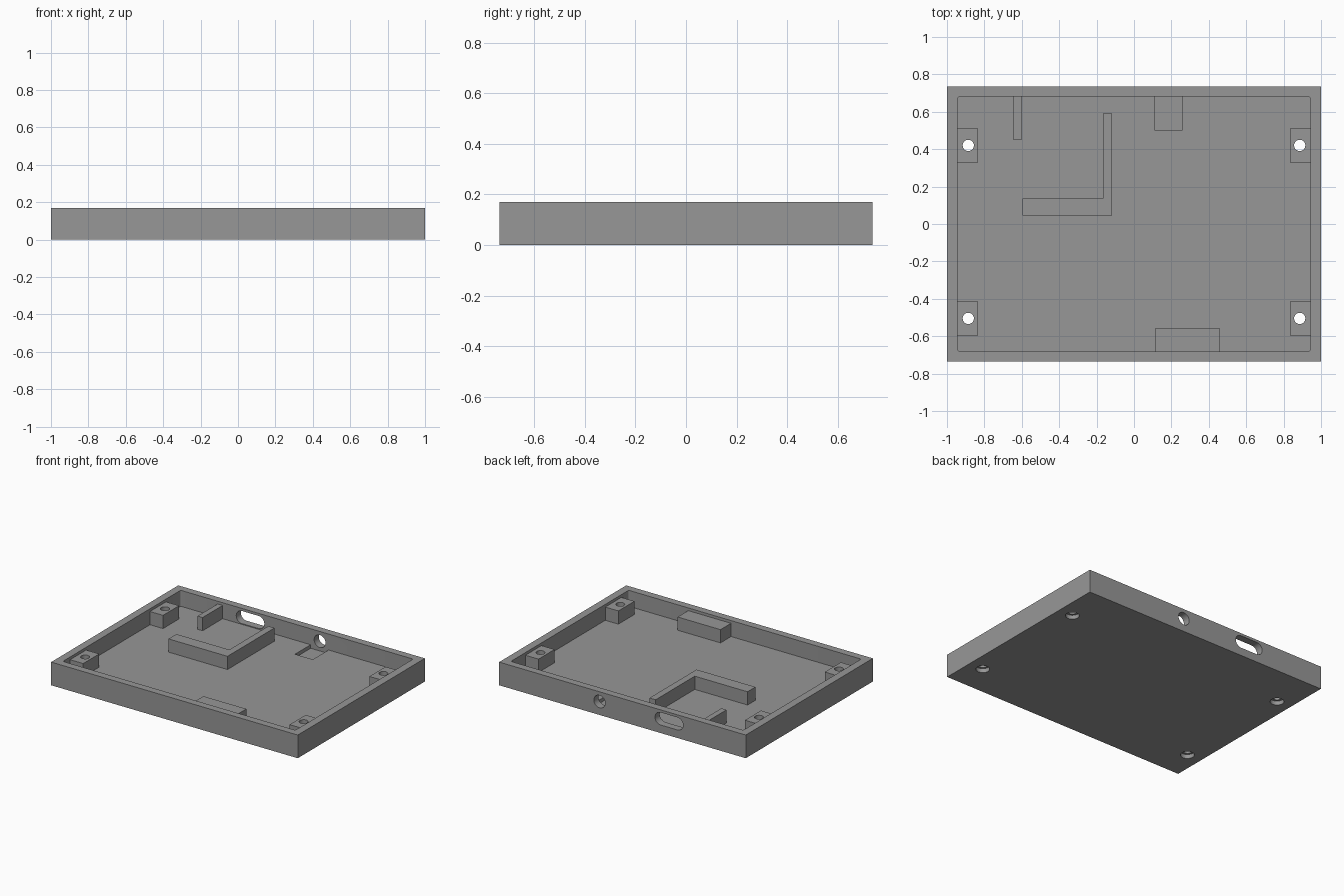
import bpy, bmesh, math
from mathutils import Matrix, Vector

if "Cube" in bpy.data.objects:
    bpy.data.objects.remove(bpy.data.objects["Cube"])

HX, HY, H = 1.0, 0.736, 0.17      # outer half sizes and height
IX, IY = 0.943, 0.682             # inner half sizes
FLOOR, TOP = 0.053, 0.15          # floor level, top of the inner fittings
EMBED = 0.02                      # overlap of fittings into walls and floor

grey = bpy.data.materials.new("grey plastic")
grey.diffuse_color = (0.31, 0.31, 0.31, 1)
grey.use_nodes = True
grey.node_tree.nodes["Principled BSDF"].inputs["Base Color"].default_value = grey.diffuse_color


def prism(name, outline, z0, z1, matrix=Matrix()):
    """Extrude a flat outline from z0 to z1."""
    bm = bmesh.new()
    face = bm.faces.new([bm.verts.new((x, y, z0)) for x, y in outline])
    ext = bmesh.ops.extrude_face_region(bm, geom=[face])["geom"]
    verts = [v for v in ext if isinstance(v, bmesh.types.BMVert)]
    bmesh.ops.translate(bm, verts=verts, vec=Vector((0, 0, z1 - z0)))
    bmesh.ops.recalc_face_normals(bm, faces=bm.faces)
    bm.transform(matrix)
    mesh = bpy.data.meshes.new(name)
    bm.to_mesh(mesh)
    bm.free()
    mesh.materials.append(grey)
    obj = bpy.data.objects.new(name, mesh)
    bpy.context.collection.objects.link(obj)
    return obj


def rect(x0, x1, y0, y1):
    return [(x0, y0), (x1, y0), (x1, y1), (x0, y1)]


def rounded(cx, cy, hx, hy, r, n):
    """Rounded rectangle, n segments per corner; a slot if r equals hy."""
    pts = []
    for k, (sx, sy) in enumerate([(1, 1), (-1, 1), (-1, -1), (1, -1)]):
        for i in range(n + 1):
            a = math.pi / 2 * (k + i / n)
            p = (cx + sx * (hx - r) + r * math.cos(a),
                 cy + sy * (hy - r) + r * math.sin(a))
            if not pts or math.dist(p, pts[-1]) > 1e-5:
                pts.append(p)
    if math.dist(pts[0], pts[-1]) < 1e-5:
        pts.pop()
    return pts


def combine(body, tool, operation):
    mod = body.modifiers.new(operation, 'BOOLEAN')
    mod.operation, mod.solver, mod.object = operation, 'EXACT', tool
    bpy.context.view_layer.objects.active = body
    bpy.ops.object.modifier_apply(modifier=mod.name)
    bpy.data.objects.remove(tool)


# Open tray
case = prism("case_tray", rect(-HX, HX, -HY, HY), 0, H)
combine(case, prism("cavity", rounded(0, 0, IX, IY, 0.013, 4), FLOOR, H + 0.1), 'DIFFERENCE')

# Inner fittings: four screw posts, L-shaped divider, short rib, front block
low = FLOOR - EMBED
fittings = [
    ("divider", [(-0.595, 0.045), (-0.117, 0.045), (-0.117, 0.59),
                 (-0.167, 0.59), (-0.167, 0.137), (-0.595, 0.137)]),
    ("rib", rect(-0.643, -0.602, 0.45, IY + EMBED)),
    ("front_block", rect(0.112, 0.46, -IY - EMBED, -0.56)),
]
post_ys = (0.42, -0.505)
for y in post_ys:
    for s in (-1, 1):
        xs = sorted((s * 0.837, s * (IX + EMBED)))
        fittings.append(("post", rect(*xs, y - 0.093, y + 0.093)))
for name, outline in fittings:
    combine(case, prism(name, outline, low, TOP), 'UNION')

# Screw holes with a wider counterbore underneath
for y in post_ys:
    for s in (-1, 1):
        x = s * 0.886
        combine(case, prism("screw_hole", rounded(x, y, 0.03, 0.03, 0.03, 8), -0.1, 0.3), 'DIFFERENCE')
        combine(case, prism("counterbore", rounded(x, y, 0.046, 0.046, 0.046, 8), -0.1, 0.03), 'DIFFERENCE')

# Floor recess below the round socket
combine(case, prism("recess", rect(0.112, 0.257, 0.5, IY), 0.027, 0.1), 'DIFFERENCE')

# Round socket and long slot through the back wall
upright = Matrix.Rotation(math.pi / 2, 4, 'X')     # outline (x, z), depth along -y
for name, outline in (
    ("round_socket", rounded(0.186, 0.098, 0.046, 0.046, 0.046, 8)),
    ("long_slot", rounded(-0.378, 0.105, 0.114, 0.046, 0.046, 8)),
):
    combine(case, prism(name, outline, -HY - 0.1, -IY + 0.01, upright), 'DIFFERENCE')

# Smooth hole walls, sharp box edges
bpy.ops.object.select_all(action='DESELECT')
case.select_set(True)
bpy.context.view_layer.objects.active = case
bpy.ops.object.shade_smooth_by_angle(angle=math.radians(30))
